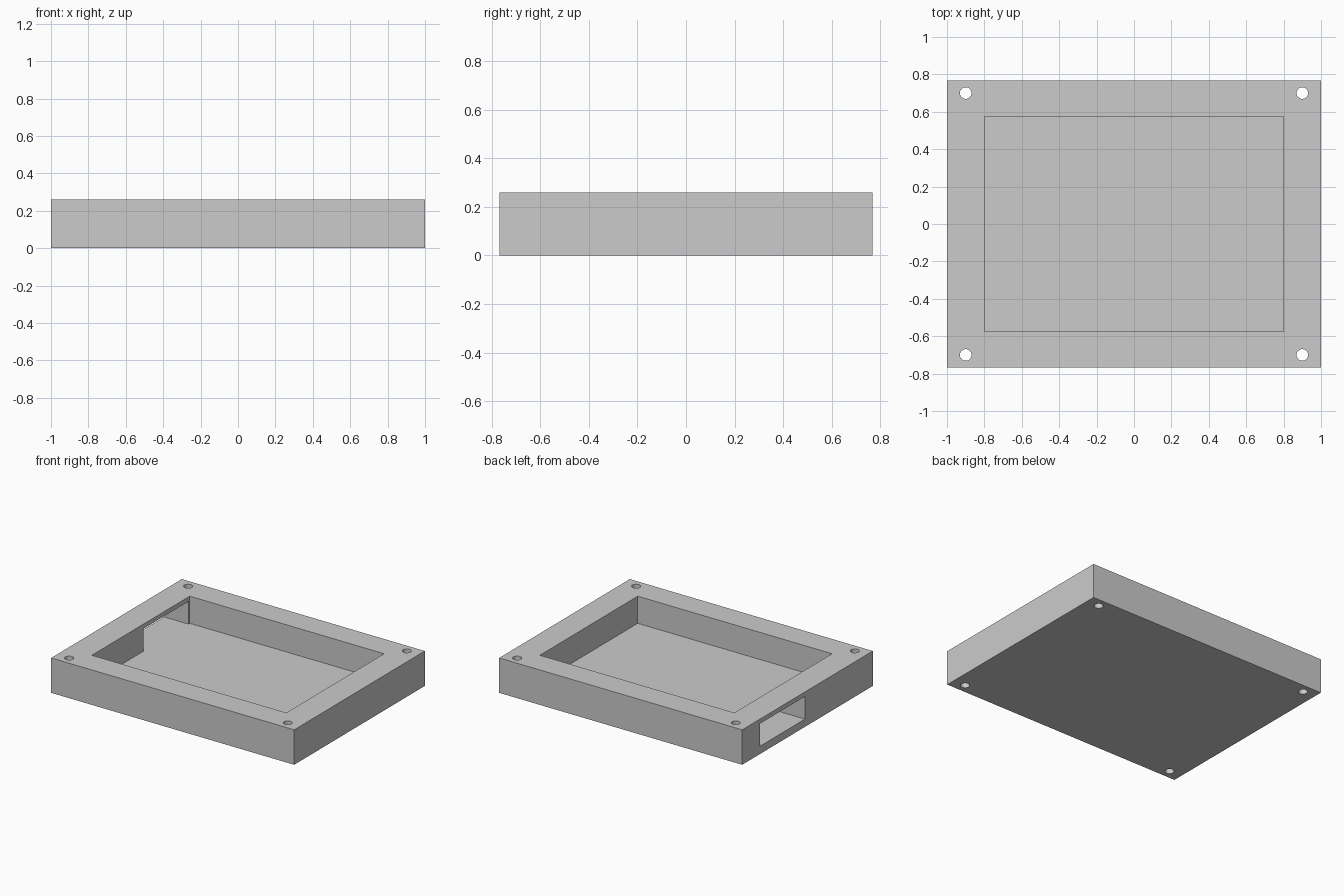
import bpy

if "Cube" in bpy.data.objects:
    bpy.data.objects.remove(bpy.data.objects["Cube"], do_unlink=True)

# Overall sizes
WIDTH, DEPTH, HEIGHT = 2.0, 1.535, 0.26
FLOOR = 0.058
POCKET_X, POCKET_Y = 0.8, 0.575

# Single grey finish
grey = bpy.data.materials.new("plain grey")
grey.use_nodes = True
colour = (0.6, 0.6, 0.6, 1.0)
grey.diffuse_color = colour
grey.node_tree.nodes["Principled BSDF"].inputs["Base Color"].default_value = colour


def box(name, low, high):
    centre = [(a + b) / 2 for a, b in zip(low, high)]
    bpy.ops.mesh.primitive_cube_add(size=1, location=centre)
    obj = bpy.context.object
    obj.name = name
    obj.scale = [b - a for a, b in zip(low, high)]
    bpy.ops.object.transform_apply(location=True, rotation=False, scale=True)
    obj.data.materials.append(grey)
    return obj


def cut(target, cutter):
    mod = target.modifiers.new(cutter.name, "BOOLEAN")
    mod.operation = "DIFFERENCE"
    mod.solver = "EXACT"
    mod.object = cutter
    bpy.context.view_layer.objects.active = target
    bpy.ops.object.modifier_apply(modifier=mod.name)
    bpy.data.objects.remove(cutter, do_unlink=True)


# Solid tray block
tray = box("tray", (-WIDTH / 2, -DEPTH / 2, 0), (WIDTH / 2, DEPTH / 2, HEIGHT))

# Open rectangular pocket
cut(tray, box("pocket_cutter", (-POCKET_X, -POCKET_Y, FLOOR),
              (POCKET_X, POCKET_Y, HEIGHT + 0.1)))

# Slot through the right wall, flush with the pocket floor
cut(tray, box("slot_cutter", (-1.1, 0.03, FLOOR), (-0.7, 0.56, 0.226)))

# Corner screw holes through the full height
for x in (-0.9, 0.9):
    for y in (-0.7, 0.7):
        bpy.ops.mesh.primitive_cylinder_add(
            vertices=32, radius=0.031, depth=1, location=(x, y, HEIGHT / 2))
        hole = bpy.context.object
        hole.name = "hole_cutter"
        hole.data.materials.append(grey)
        cut(tray, hole)

# Keep the walls flat and the holes round
bpy.ops.object.select_all(action="DESELECT")
tray.select_set(True)
bpy.context.view_layer.objects.active = tray
bpy.ops.object.shade_smooth_by_angle()
